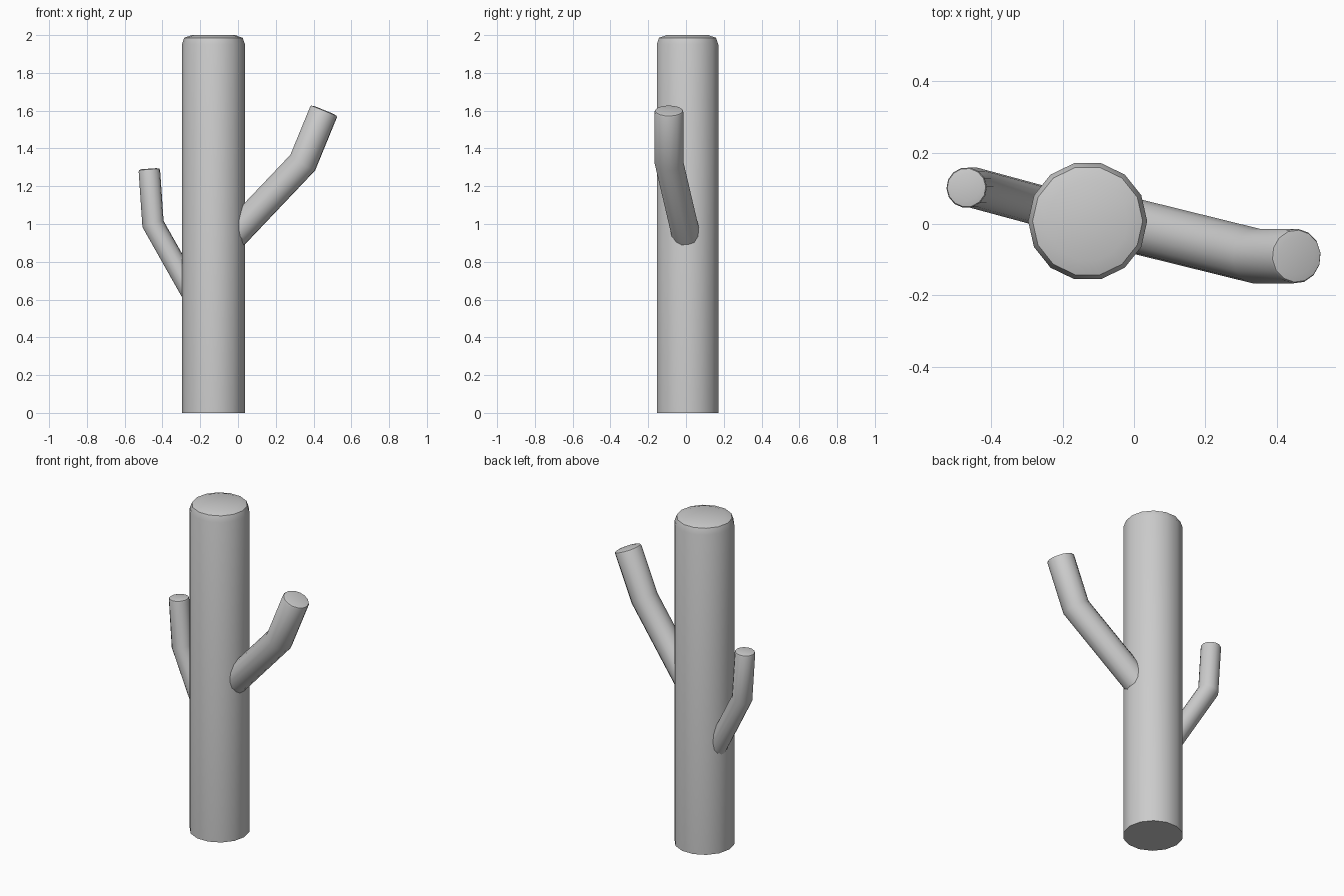
import bpy, bmesh, math
from mathutils import Vector

if "Cube" in bpy.data.objects:
    bpy.data.objects.remove(bpy.data.objects["Cube"])

SIDES = 14


def limb(name, path, radius, bevel, inset, dome):
    """Mitred round tube along path, with a bevelled, slightly domed tip."""
    pts = [Vector(p) for p in path]
    dirs = [(b - a).normalized() for a, b in zip(pts, pts[1:])]
    d = dirs[0]
    u = (Vector((1, 0, 0)) - d * d.x).normalized()
    v = d.cross(u)
    ring = [pts[0] + radius * (u * math.cos(t) + v * math.sin(t))
            for t in (2 * math.pi * i / SIDES for i in range(SIDES))]
    rings = [ring]
    # Slide the ring along each segment onto the mitre plane at its end
    end = dirs[-1]
    stops = pts[1:-1] + [pts[-1] - end * (bevel + dome)]
    for i, stop in enumerate(stops):
        d = dirs[i]
        n = (d + dirs[min(i + 1, len(dirs) - 1)]).normalized()
        ring = [p + d * ((stop - p).dot(n) / d.dot(n)) for p in ring]
        rings.append(ring)
    # Bevel and shallow dome
    base = stops[-1]
    for scale, lift in ((1 - inset, bevel), (0.68, bevel + dome)):
        rings.append([base + (p - base) * scale + end * lift for p in ring])

    bm = bmesh.new()
    loops = [[bm.verts.new(p) for p in r] for r in rings]
    for a, b in zip(loops, loops[1:]):
        for i in range(SIDES):
            j = (i + 1) % SIDES
            bm.faces.new((a[i], a[j], b[j], b[i]))
    bm.faces.new(loops[0][::-1])
    bm.faces.new(loops[-1])
    bmesh.ops.recalc_face_normals(bm, faces=bm.faces)
    mesh = bpy.data.meshes.new(name)
    bm.to_mesh(mesh)
    bm.free()
    obj = bpy.data.objects.new(name, mesh)
    bpy.context.collection.objects.link(obj)
    bpy.ops.object.select_all(action='DESELECT')
    obj.select_set(True)
    bpy.context.view_layer.objects.active = obj
    bpy.ops.object.shade_smooth_by_angle(angle=math.radians(30))


# Upright trunk
limb("trunk", [(-0.13, 0.008, 0), (-0.13, 0.008, 2)], 0.167, 0.035, 0.075, 0.014)
# Thick right branch, bent upward
limb("right_branch", [(-0.07, 0.012, 0.89), (0.343, -0.09, 1.325), (0.457, -0.09, 1.603)],
     0.077, 0.008, 0.05, 0.004)
# Thin left branch, bent upward
limb("left_branch", [(-0.21, 0.037, 0.575), (-0.45, 0.102, 1.0), (-0.47, 0.102, 1.293)],
     0.057, 0.008, 0.05, 0.004)
